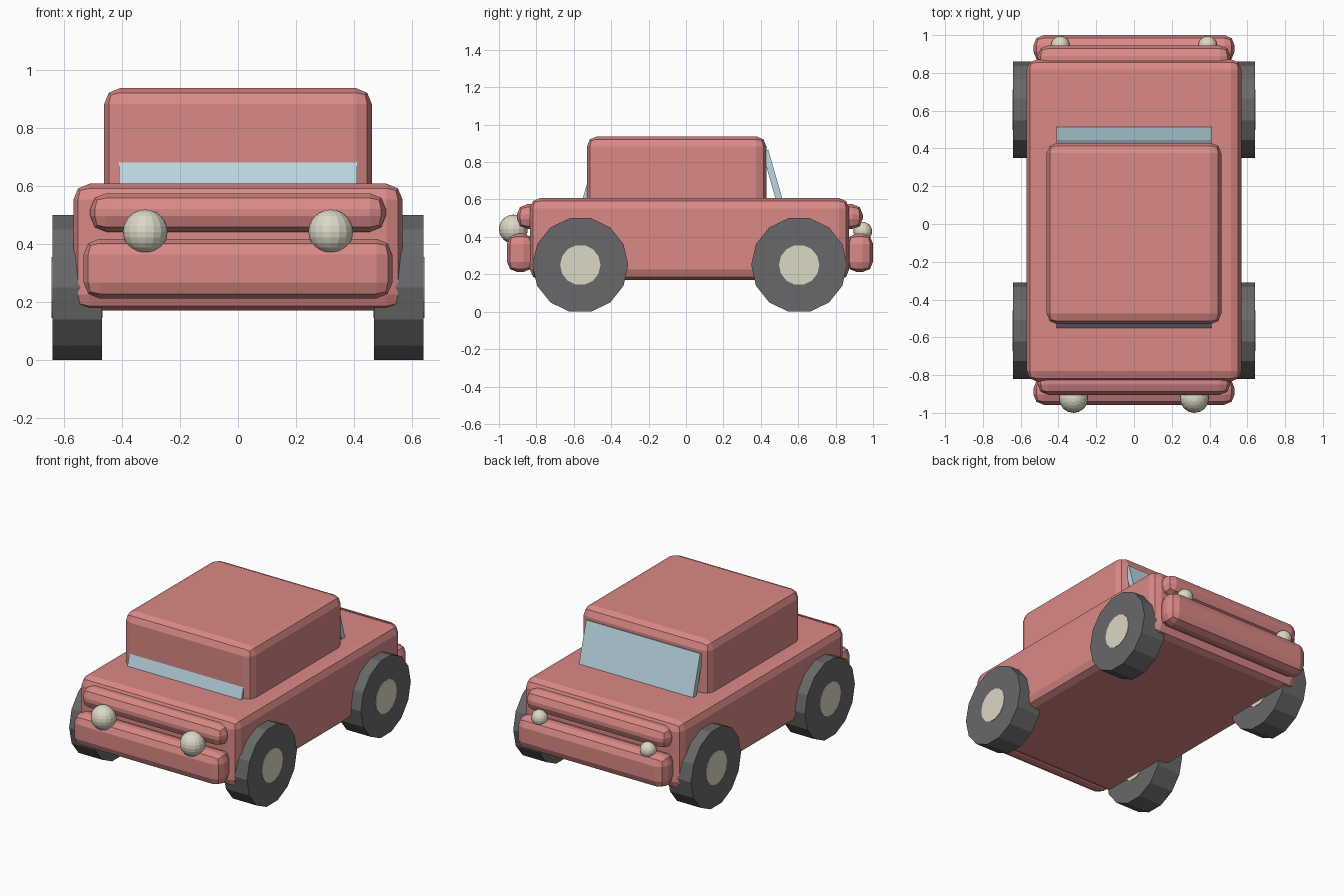
import bpy, math

if "Cube" in bpy.data.objects:
    bpy.data.objects.remove(bpy.data.objects["Cube"])


def material(name, rgb):
    m = bpy.data.materials.new(name)
    m.diffuse_color = (*rgb, 1)
    m.use_nodes = True
    m.node_tree.nodes["Principled BSDF"].inputs["Base Color"].default_value = m.diffuse_color
    return m


RED = material("red_paint", (0.70, 0.25, 0.24))
RUBBER = material("rubber", (0.14, 0.14, 0.145))
CREAM = material("cream", (0.72, 0.69, 0.56))
GLASS = material("glass", (0.50, 0.68, 0.77))


def finish(name, mat):
    ob = bpy.context.object
    ob.name = name
    ob.data.materials.append(mat)
    return ob


def box(name, x, y, z, mat, bevel=0.055):
    """Box symmetric in x, between the given y and z limits, with chunky rounded edges."""
    bpy.ops.mesh.primitive_cube_add(size=1, location=(0, sum(y) / 2, sum(z) / 2))
    ob = finish(name, mat)
    ob.scale = (2 * x, y[1] - y[0], z[1] - z[0])
    bpy.ops.object.transform_apply(location=False, rotation=False, scale=True)
    if bevel:
        mod = ob.modifiers.new("bevel", 'BEVEL')
        mod.width = bevel
        mod.segments = 2
    return ob


def disc(name, x, y, z, radius, depth, mat):
    # Flat side at the bottom: a vertex points along y
    bpy.ops.mesh.primitive_cylinder_add(vertices=14, radius=radius, depth=depth,
                                        location=(x, y, z),
                                        rotation=(0, math.pi / 2, 0))
    ob = finish(name, mat)
    bpy.ops.object.transform_apply(location=False, rotation=True, scale=False)
    return ob


def ball(name, loc, radius):
    bpy.ops.mesh.primitive_uv_sphere_add(segments=16, ring_count=12, radius=radius, location=loc)
    return finish(name, CREAM)


# Body and cabin
box("body", 0.568, (-0.834, 0.872), (0.17, 0.608), RED)
box("cabin", 0.462, (-0.53, 0.43), (0.48, 0.938), RED)

# Bumpers and the narrower bars above them
box("front_bumper", 0.533, (-0.957, -0.815), (0.212, 0.418), RED)
box("rear_bumper", 0.533, (0.858, 1.0), (0.212, 0.418), RED)
box("front_upper_bar", 0.51, (-0.904, -0.77), (0.442, 0.575), RED)
box("rear_upper_bar", 0.51, (0.81, 0.945), (0.442, 0.575), RED)

# Slanted window panes
for name, y, tilt in (("front_window", -0.507, -16), ("rear_window", 0.470, 16)):
    pane = box(name, 0.41, (y - 0.0175, y + 0.0175), (0.528, 0.868), GLASS, 0)
    pane.rotation_euler.x = math.radians(tilt)

# Wheels with hubs running through them, and the lamps
for side, s in (("left", -1), ("right", 1)):
    for end, y in (("front", -0.565), ("rear", 0.605)):
        disc(f"{end}_{side}_wheel", s * 0.555, y, 0.25, 0.2564, 0.17, RUBBER)
        disc(f"{end}_{side}_hub", s * 0.555, y, 0.25, 0.108, 0.176, CREAM)
    ball(f"{side}_headlight", (s * 0.32, -0.923, 0.442), 0.077)
    ball(f"{side}_tail_light", (s * 0.39, 0.945, 0.43), 0.05)
